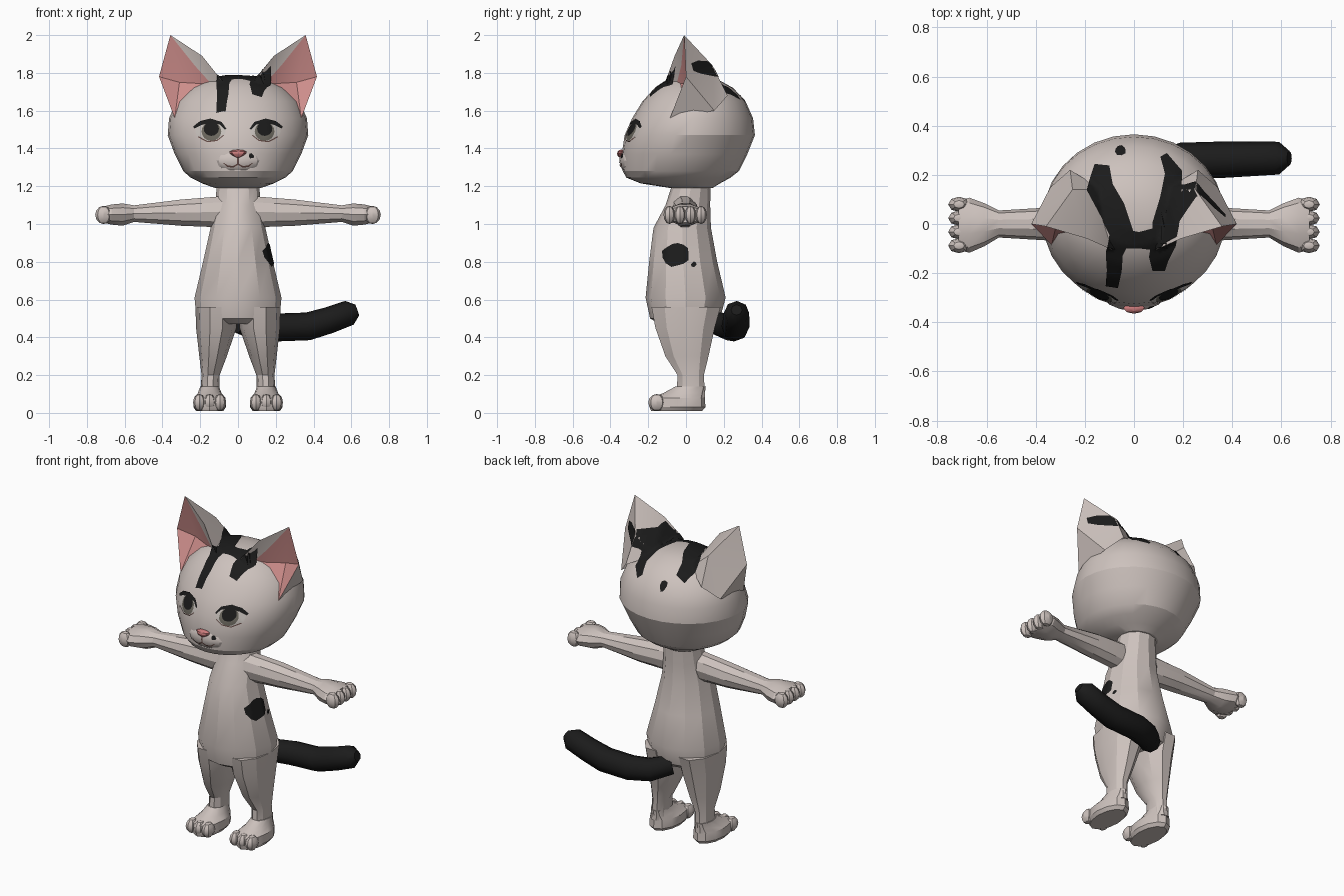
import bpy, bmesh, math, random
from mathutils import Vector
from mathutils.bvhtree import BVHTree

random.seed(4)
if "Cube" in bpy.data.objects:
    bpy.data.objects.remove(bpy.data.objects["Cube"])


def material(name, *rgb):
    m = bpy.data.materials.new(name)
    m.use_nodes = True
    m.diffuse_color = (*rgb, 1)
    m.node_tree.nodes["Principled BSDF"].inputs["Base Color"].default_value = (*rgb, 1)
    return m


FUR = material("pale fur", .61, .54, .51)
BLACK = material("black fur", .011, .011, .011)
PINK = material("ear pink", .62, .27, .26)
NOSE = material("nose pink", .6, .2, .2)
WHITE = material("eye white", .55, .51, .48)
IRIS = material("iris grey", .15, .14, .115)
MOUTH = material("mouth brown", .13, .07, .06)


def finish(name, bm, mats, mirror=False, angle=28):
    mesh = bpy.data.meshes.new(name)
    for f in bm.faces:
        f.smooth = True
    bm.to_mesh(mesh)
    bm.free()
    mesh.set_sharp_from_angle(angle=math.radians(angle))
    for m in mats:
        mesh.materials.append(m)
    ob = bpy.data.objects.new(name, mesh)
    bpy.context.collection.objects.link(ob)
    if mirror:
        ob.modifiers.new("mirror", 'MIRROR')
    return ob


def loft(bm, sections, sides, along_x=False):
    """Skin elliptical sections (height, centre a, centre b, radius a, radius b)."""
    rings = []
    for t, a, b, ra, rb in sections:
        ring = []
        for i in range(sides):
            k = math.tau * i / sides
            p, q = a + ra * math.cos(k), b + rb * math.sin(k)
            ring.append(bm.verts.new((t, p, q) if along_x else (p, q, t)))
        rings.append(ring)
    for lo, hi in zip(rings, rings[1:]):
        for i in range(sides):
            j = (i + 1) % sides
            bm.faces.new((lo[i], lo[j], hi[j], hi[i]))
    bm.faces.new(rings[0])
    bm.faces.new(rings[-1])
    bmesh.ops.recalc_face_normals(bm, faces=bm.faces)


def ball(bm, centre, scale, u=10, v=6):
    vs = bmesh.ops.create_uvsphere(bm, u_segments=u, v_segments=v, radius=1)["verts"]
    bmesh.ops.scale(bm, vec=scale, verts=vs)
    bmesh.ops.translate(bm, vec=centre, verts=vs)


# Head with muzzle; rows are height, half width, front y, back y
bm = bmesh.new()
rows = [(1.19, .12, -.08, .14), (1.215, .19, -.24, .18), (1.245, .25, -.315, .235),
        (1.28, .29, -.335, .28), (1.37, .335, -.34, .325), (1.47, .372, -.325, .365),
        (1.56, .365, -.285, .355), (1.65, .325, -.23, .315), (1.72, .25, -.165, .25),
        (1.77, .15, -.09, .16), (1.785, .06, -.03, .08)]
loft(bm, [(z, 0, (f + b) / 2, w, (b - f) / 2) for z, w, f, b in rows], 28)
ball(bm, (0, -.285, 1.335), (.13, .068, .075), 14, 8)
head = finish("head", bm, [FUR], angle=24)

# Ears: fur shell with a hollow pink front
bm = bmesh.new()
P = {"tip": (.358, -.01, 2), "rim": (.418, 0, 1.78), "low": (.335, -.085, 1.56),
     "mid": (.19, -.06, 1.89), "inn": (.09, -.105, 1.765), "fold": (.23, -.025, 1.84),
     "foot": (.14, -.05, 1.74), "deep": (.31, .025, 1.75), "back": (.25, .14, 1.84),
     "side": (.34, .15, 1.6), "nape": (.26, .22, 1.68), "top": (.13, .14, 1.74)}
V = {k: bm.verts.new(p) for k, p in P.items()}
pink = ["tip fold deep rim", "rim deep low", "fold foot deep", "foot low deep"]
fur = ["tip mid fold", "mid inn foot fold", "tip back mid", "mid back top", "mid top inn",
       "tip rim back", "rim side back", "rim low side", "back side nape", "back nape top"]
for group in (pink, fur):
    for names in group:
        f = bm.faces.new([V[n] for n in names.split()])
        f.material_index = int(group is pink)
bmesh.ops.recalc_face_normals(bm, faces=bm.faces)
ears = finish("ears", bm, [FUR, PINK], mirror=True)

# Torso
bm = bmesh.new()
loft(bm, [(.47, 0, 0, .17, .14), (.5, 0, -.005, .22, .185), (.61, 0, -.002, .23, .212),
          (.8, 0, -.015, .185, .18), (.98, 0, -.02, .145, .152), (1.1, 0, .01, .122, .118),
          (1.22, 0, .03, .11, .1)], 12)
torso = finish("torso", bm, [FUR])

# Legs
bm = bmesh.new()
loft(bm, [(.08, .15, .025, .05, .08), (.2, .145, .025, .048, .073), (.3, .132, .005, .073, .12),
          (.45, .115, -.005, .107, .165), (.56, .115, 0, .11, .192)], 10)
finish("legs", bm, [FUR], mirror=True)

# Feet with toes
bm = bmesh.new()
loft(bm, [(.01, .15, -.05, .072, .135), (.03, .15, -.045, .086, .148),
          (.08, .15, -.045, .084, .145), (.105, .15, -.01, .062, .11),
          (.14, .15, .025, .05, .08)], 12)
for dx in (-.055, 0, .055):
    ball(bm, (.15 + dx, -.155, .055), (.033, .045, .045), 8, 6)
finish("feet", bm, [FUR], mirror=True)

# Arms with paws and fingers
bm = bmesh.new()
loft(bm, [(.06, -.01, 1.065, .07, .088), (.3, 0, 1.06, .07, .073), (.55, 0, 1.055, .055, .046),
          (.61, -.003, 1.05, .088, .062), (.67, -.005, 1.05, .112, .056),
          (.715, -.005, 1.05, .1, .044)], 10, along_x=True)
for y in (-.088, -.032, .024, .08):
    ball(bm, (.712, y, 1.048), (.044, .031, .048), 8, 6)
finish("arms", bm, [FUR], mirror=True)

# Tail
curve = bpy.data.curves.new("tail", 'CURVE')
curve.dimensions = '3D'
curve.bevel_depth = .074
curve.bevel_resolution = 2
curve.use_fill_caps = True
path = [(0, .14, .48, .8), (.09, .22, .455, .95), (.2, .258, .452, 1), (.37, .262, .458, 1),
        (.48, .265, .49, .95), (.59, .268, .53, .9), (.632, .268, .545, .4)]
spline = curve.splines.new('POLY')
spline.points.add(len(path) - 1)
for pt, (x, y, z, r) in zip(spline.points, path):
    pt.co = (x, y, z, 1)
    pt.radius = r
curve.materials.append(BLACK)
bpy.context.collection.objects.link(bpy.data.objects.new("tail", curve))

# Nose
bm = bmesh.new()
ball(bm, (0, -.343, 1.372), (.04, .022, .022), 8, 6)
for v in bm.verts:
    v.co.x *= 1 + (v.co.z - 1.37) * 22
finish("nose", bm, [NOSE])

# Painted markings: flat outlines wrapped closely onto the surface
bpy.context.view_layer.update()
graph = bpy.context.evaluated_depsgraph_get()
trees = [BVHTree.FromObject(o, graph) for o in (head, ears, torso)]
VIEWS = {"top": (lambda u, v: (u, v, 3), (0, 0, -1)), "front": (lambda u, v: (u, -3, v), (0, 1, 0)),
         "side": (lambda u, v: (3, u, v), (-1, 0, 0)), "back": (lambda u, v: (u, 3, v), (0, -1, 0))}


def marking(name, view, outline, mat, lift=.004, mirror=False):
    place, ray = VIEWS[view]
    ray = Vector(ray)
    bm = bmesh.new()
    bm.faces.new([bm.verts.new(place(*p)) for p in outline])
    for _ in range(4):
        bmesh.ops.triangulate(bm, faces=bm.faces)
        long = [e for e in bm.edges if e.calc_length() > .025]
        if long:
            bmesh.ops.subdivide_edges(bm, edges=long, cuts=1)
    bmesh.ops.triangulate(bm, faces=bm.faces)
    for v in list(bm.verts):
        hits = [h for h in (t.ray_cast(v.co, ray) for t in trees) if h[0]]
        if hits:
            spot, normal = min(hits, key=lambda h: h[3])[:2]
            v.co = spot + (normal - ray).normalized() * lift
        else:
            bm.verts.remove(v)
    bm.normal_update()
    bmesh.ops.reverse_faces(bm, faces=[f for f in bm.faces if f.normal.dot(ray) > 0])
    finish(name, bm, [mat], mirror, 60)


def blob(u, v, ru, rv, wobble=0.0, n=16):
    out = []
    for i in range(n):
        k, s = math.tau * i / n, 1 + random.uniform(-wobble, wobble)
        out.append((u + ru * s * math.cos(k), v + rv * s * math.sin(k)))
    return out


def stroke(points):
    """Outline around a path of (u, v, half width)."""
    left, right = [], []
    for i, (u, v, w) in enumerate(points):
        a, b = points[max(i - 1, 0)], points[min(i + 1, len(points) - 1)]
        d = Vector((b[0] - a[0], b[1] - a[1])).normalized() * w
        left.append((u - d.y, v + d.x))
        right.append((u + d.y, v - d.x))
    return left + right[::-1]


# Crown and body patches
marking("crown_patch_right", "top", stroke([(-.13, .24, .03), (-.14, .15, .055), (-.09, .06, .055),
        (-.05, -.04, .05), (-.08, -.12, .035), (-.08, -.19, .03), (-.09, -.255, .025)]), BLACK)
marking("crown_patch_left", "top", stroke([(.12, .28, .015), (.16, .21, .035), (.15, .1, .045),
        (.13, 0, .055), (.12, -.08, .05), (.1, -.14, .04), (.1, -.19, .025)]), BLACK)
marking("crown_bridge", "top", stroke([(-.06, -.06, .04), (.02, -.065, .033), (.11, -.06, .05)]), BLACK)
marking("ear_back_patch", "back", stroke([(.12, 1.76, .04), (.19, 1.81, .045), (.26, 1.82, .04),
        (.33, 1.83, .035), (.37, 1.83, .02)]), BLACK)
marking("back_head_spot", "top", blob(-.055, .3, .024, .02, .2, 9), BLACK)
marking("flank_patch", "side", blob(-.05, .84, .068, .066, .16, 13), BLACK)
marking("flank_spot", "side", blob(.04, .785, .014, .014, .2, 8), BLACK)
marking("muzzle_spot", "front", blob(.07, 1.36, .014, .012, .25, 9), BLACK)

# Eyes
marking("eye_whites", "front", blob(.145, 1.49, .08, .053), WHITE, .002, True)
marking("irises", "front", blob(.14, 1.49, .052, .05), IRIS, .004, True)
marking("pupils", "front", blob(.14, 1.503, .04, .037), BLACK, .006, True)
marking("upper_lids", "front", stroke([(.065, 1.5, .005), (.09, 1.532, .008), (.145, 1.546, .011),
        (.195, 1.533, .011), (.232, 1.51, .006)]), BLACK, .007, True)
marking("lower_lids", "front", stroke([(.075, 1.47, .002), (.11, 1.442, .003), (.16, 1.436, .003),
        (.21, 1.462, .003)]), MOUTH, .006, True)

# Mouth
marking("mouth_corners", "front", stroke([(0, 1.318, .004), (.025, 1.303, .004), (.055, 1.307, .004),
        (.075, 1.322, .002)]), MOUTH, .003, True)
marking("mouth_groove", "front", stroke([(0, 1.36, .004), (0, 1.315, .004)]), MOUTH, .003)
